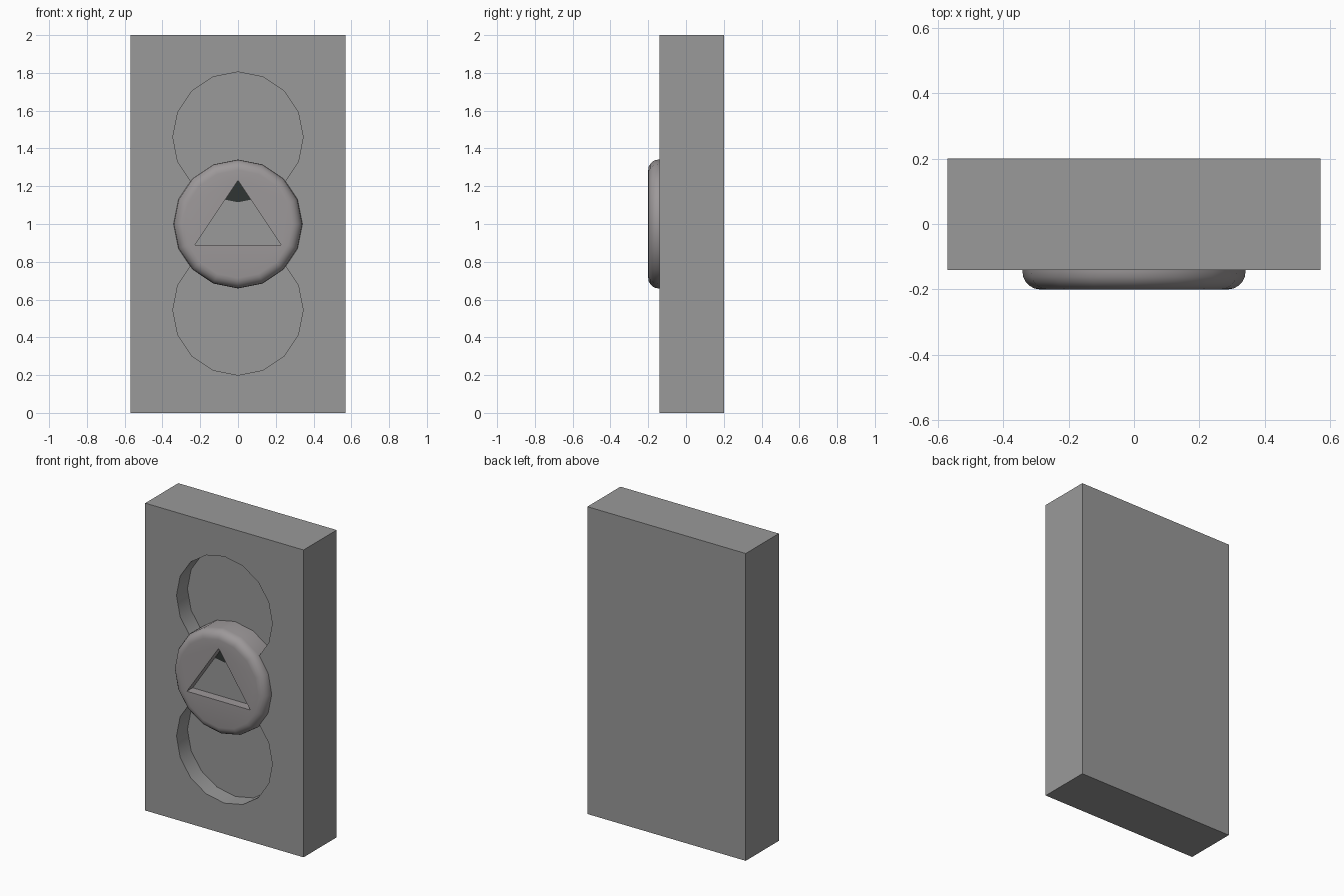
import bpy, bmesh, math

if "Cube" in bpy.data.objects:
    bpy.data.objects.remove(bpy.data.objects["Cube"])

SIDES = 16

def circle(r, cz):
    return [(r * math.sin(2 * math.pi * i / SIDES), cz + r * math.cos(2 * math.pi * i / SIDES))
            for i in range(SIDES)]

def ring(bm, pts, y):
    return [bm.verts.new((x, y, z)) for x, z in pts]

def bridge(bm, a, b):
    n = len(a)
    for i in range(n):
        j = (i + 1) % n
        bm.faces.new((a[i], a[j], b[j], b[i]))

def fill_with_holes(bm, loops):
    edges = []
    for lp in loops:
        for i, v in enumerate(lp):
            w = lp[(i + 1) % len(lp)]
            edges.append(bm.edges.get((v, w)) or bm.edges.new((v, w)))
    bmesh.ops.triangle_fill(bm, use_beauty=True, use_dissolve=False, edges=edges)

def material(name, r, g, b):
    mat = bpy.data.materials.new(name)
    mat.diffuse_color = (r, g, b, 1)
    mat.use_nodes = True
    mat.node_tree.nodes["Principled BSDF"].inputs["Base Color"].default_value = mat.diffuse_color
    return mat

def finish(bm, name, *mats):
    bmesh.ops.recalc_face_normals(bm, faces=bm.faces[:])
    me = bpy.data.meshes.new(name)
    bm.to_mesh(me)
    bm.free()
    for m in mats:
        me.materials.append(m)
    ob = bpy.data.objects.new(name, me)
    bpy.context.collection.objects.link(ob)
    bpy.ops.object.select_all(action='DESELECT')
    ob.select_set(True)
    bpy.context.view_layer.objects.active = ob
    bpy.ops.object.shade_smooth_by_angle(angle=math.radians(35))
    return ob

FRONT, BACK, FLOOR = -0.14, 0.20, -0.027
plate_grey = material("plate_grey", 0.32, 0.32, 0.32)
button_grey = material("button_grey", 0.335, 0.315, 0.32)
dark = material("dark", 0.03, 0.035, 0.033)

# Backing plate with two round recesses
bm = bmesh.new()
rect = [(-0.57, 0), (0.57, 0), (0.57, 2), (-0.57, 2)]
front, back = ring(bm, rect, FRONT), ring(bm, rect, BACK)
bridge(bm, front, back)
bm.faces.new(back)
rims = []
for cz in (1.46, 0.545):
    rim, floor = ring(bm, circle(0.345, cz), FRONT), ring(bm, circle(0.345, cz), FLOOR)
    bridge(bm, rim, floor)
    bm.faces.new(floor)
    rims.append(rim)
fill_with_holes(bm, [front] + rims)
finish(bm, "plate", plate_grey)

# Round button with a rounded front rim and a triangular pocket with dark floor
bm = bmesh.new()
R, B, BUTTON_FRONT = 0.341, 0.055, -0.20
profile = [(R, FLOOR - 0.005)]
for i in range(6):
    a = math.pi / 2 * i / 5
    profile.append((R - B + B * math.cos(a), BUTTON_FRONT + B - B * math.sin(a)))
rings = [ring(bm, circle(r, 1.0), y) for r, y in profile]
for a, b in zip(rings, rings[1:]):
    bridge(bm, a, b)
bm.faces.new(rings[0])
tri = [(0, 1.23), (0.228, 0.89), (-0.228, 0.89)]
outer, inner = ring(bm, tri, BUTTON_FRONT), ring(bm, tri, FRONT + 0.001)
bridge(bm, outer, inner)
bm.faces.new(inner).material_index = 1
fill_with_holes(bm, [rings[-1], outer])
finish(bm, "button", button_grey, dark)
